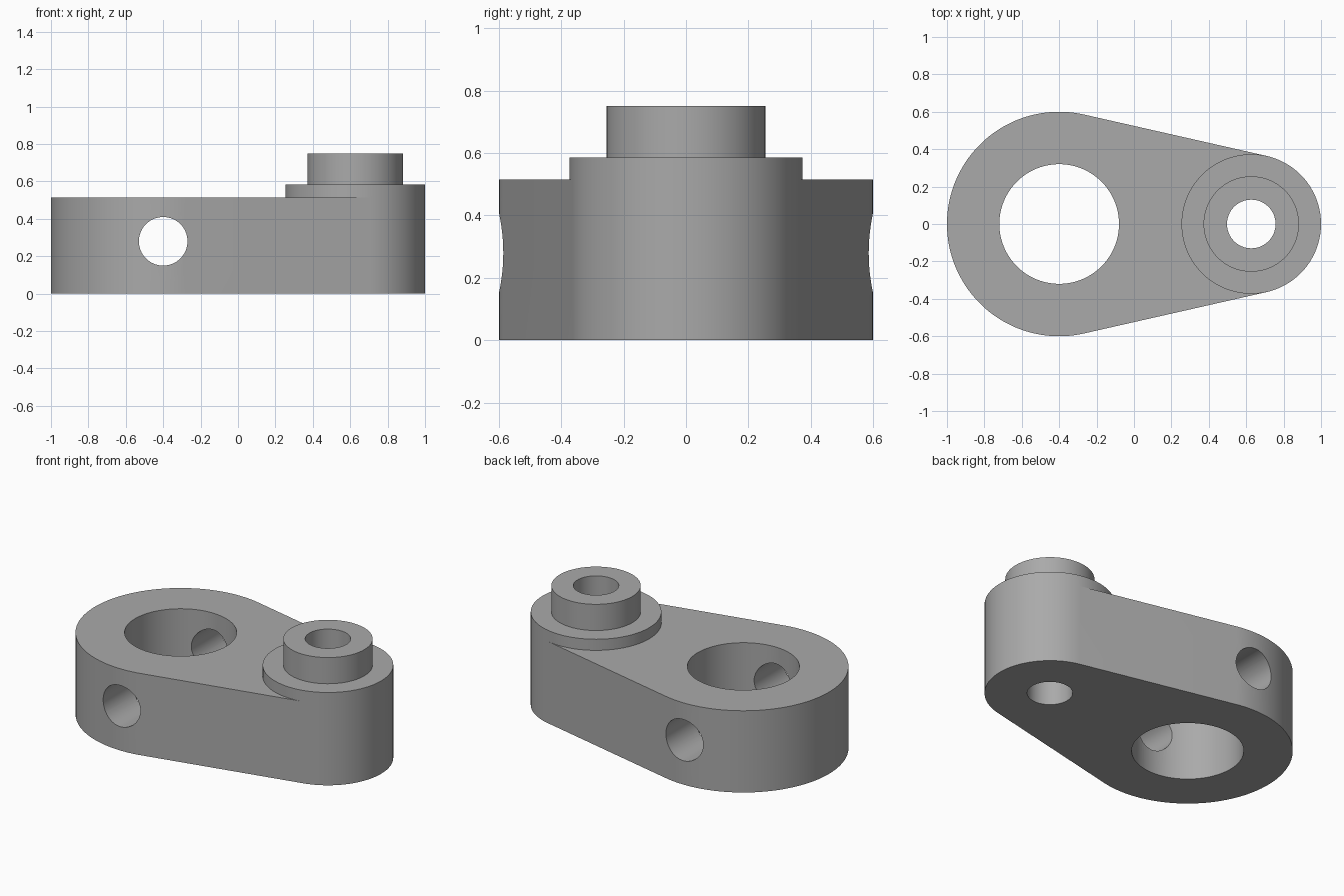
import bpy, bmesh
from math import acos, cos, sin, pi
from mathutils import Matrix, Vector

default = bpy.data.objects.get("Cube")
if default:
    bpy.data.objects.remove(default, do_unlink=True)

BIG, BIG_R = -0.4, 0.6          # wide end centre x and radius
SMALL, SMALL_R = 0.627, 0.373   # narrow end centre x and radius
BODY_H, COLLAR_H, BOSS_H = 0.515, 0.585, 0.75

steel = bpy.data.materials.new("plain grey")
steel.use_nodes = True
grey = (0.4, 0.4, 0.4, 1)
steel.diffuse_color = grey
steel.node_tree.nodes["Principled BSDF"].inputs["Base Color"].default_value = grey


def arc(cx, r, a, b, n):
    return [(cx + r * cos(a + (b - a) * i / n), r * sin(a + (b - a) * i / n))
            for i in range(n + 1)]


def prism(name, outline, z0, z1):
    """Closed outline pulled up from z0 to z1."""
    bm = bmesh.new()
    face = bm.faces.new([bm.verts.new((x, y, z0)) for x, y in outline])
    top = bmesh.ops.extrude_face_region(bm, geom=[face])["geom"]
    bmesh.ops.translate(bm, vec=(0, 0, z1 - z0),
                        verts=[v for v in top if isinstance(v, bmesh.types.BMVert)])
    bmesh.ops.recalc_face_normals(bm, faces=bm.faces)
    mesh = bpy.data.meshes.new(name)
    bm.to_mesh(mesh)
    bm.free()
    mesh.materials.append(steel)
    obj = bpy.data.objects.new(name, mesh)
    bpy.context.collection.objects.link(obj)
    return obj


def disc(name, cx, r, z0, z1, n=96):
    return prism(name, arc(cx, r, 0, 2 * pi, n)[:-1], z0, z1)


def combine(target, tool, operation):
    bpy.context.view_layer.objects.active = target
    mod = target.modifiers.new(tool.name, 'BOOLEAN')
    mod.operation, mod.solver, mod.object = operation, 'EXACT', tool
    tool.hide_render = True
    bpy.ops.object.modifier_apply(modifier=mod.name)
    bpy.data.objects.remove(tool, do_unlink=True)


# Body: two round ends joined by tangent sides
t = acos((BIG_R - SMALL_R) / (SMALL - BIG))
nose = arc(SMALL, SMALL_R, -t, t, 48)
body = prism("lever_body", nose + arc(BIG, BIG_R, t, 2 * pi - t, 80), 0, BODY_H)

# Collar shares the nose curve; boss stands on the collar
collar = nose + arc(SMALL, SMALL_R, t, 2 * pi - t, 64)[1:-1]
combine(body, prism("collar", collar, BODY_H, COLLAR_H), 'UNION')
combine(body, disc("boss", SMALL, 0.255, COLLAR_H - 0.03, BOSS_H), 'UNION')

# Bores and the cross hole
combine(body, disc("large_bore", BIG, 0.32, -0.1, 1), 'DIFFERENCE')
combine(body, disc("small_bore", SMALL, 0.13, -0.1, 1, 64), 'DIFFERENCE')
cross = disc("cross_hole", 0, 0.13, -1, 1, 64)
cross.data.transform(Matrix.Translation(Vector((BIG, 0, 0.28))) @ Matrix.Rotation(pi / 2, 4, 'X'))
combine(body, cross, 'DIFFERENCE')

# Merge the flat seams, then smooth the round walls
bm = bmesh.new()
bm.from_mesh(body.data)
bmesh.ops.remove_doubles(bm, verts=bm.verts, dist=0.0001)
bmesh.ops.dissolve_limit(bm, angle_limit=0.005, verts=bm.verts, edges=bm.edges)
bm.to_mesh(body.data)
bm.free()
bpy.ops.object.select_all(action='DESELECT')
body.select_set(True)
bpy.context.view_layer.objects.active = body
bpy.ops.object.shade_smooth_by_angle(angle=pi / 6)
